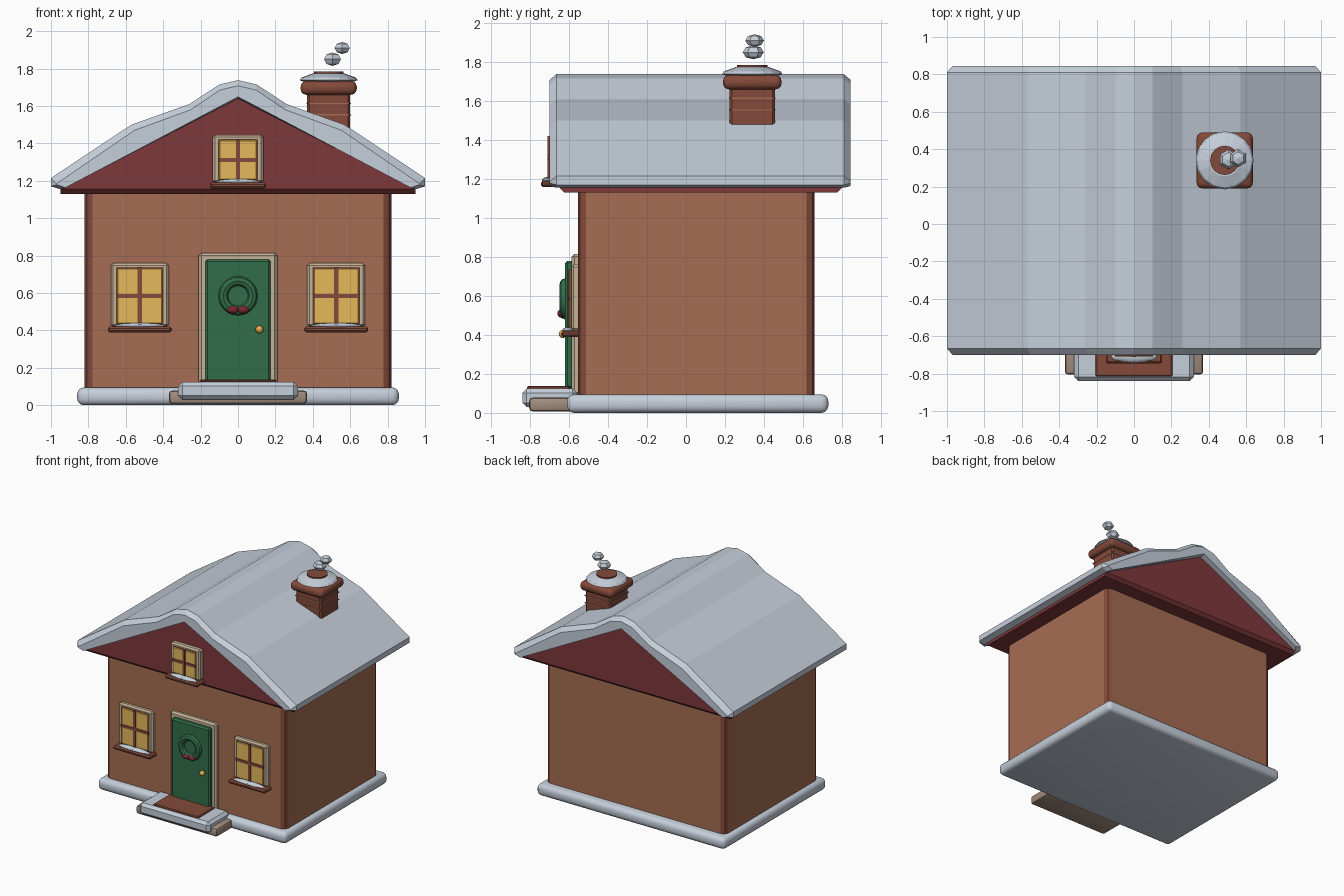
import bpy, bmesh, math
from mathutils import Matrix, Vector

cube = bpy.data.objects.get("Cube")
if cube:
    bpy.data.objects.remove(cube, do_unlink=True)


def material(name, *rgb):
    m = bpy.data.materials.new(name)
    m.use_nodes = True
    m.diffuse_color = (*rgb, 1)
    m.node_tree.nodes["Principled BSDF"].inputs["Base Color"].default_value = (*rgb, 1)
    return m


SNOW = material("snow", .56, .62, .70)
WALL = material("wall_brown", .38, .15, .085)
BRICK = material("dark_brown", .23, .068, .042)
RED = material("gable_red", .21, .04, .044)
GREEN = material("green", .032, .155, .067)
YELLOW = material("window_yellow", .78, .48, .105)
BEIGE = material("trim_beige", .56, .45, .31)
STONE = material("step_stone", .36, .27, .21)
GOLD = material("knob_gold", .78, .42, .08)
BERRY = material("berry_red", .19, .02, .03)


def finish(name, bm, *mats, smooth=False):
    bmesh.ops.recalc_face_normals(bm, faces=bm.faces[:])
    me = bpy.data.meshes.new(name)
    bm.to_mesh(me)
    bm.free()
    for m in mats:
        me.materials.append(m)
    if smooth:
        me.shade_smooth()
        me.set_sharp_from_angle(angle=math.radians(35))
    ob = bpy.data.objects.new(name, me)
    bpy.context.collection.objects.link(ob)
    return ob


def cube_mesh(x, y, z):
    """Box from (low, high) pairs."""
    bm = bmesh.new()
    size = [b - a for a, b in (x, y, z)]
    mid = [(a + b) / 2 for a, b in (x, y, z)]
    bmesh.ops.create_cube(bm, size=1, matrix=Matrix.Translation(mid) @ Matrix.Diagonal((*size, 1)))
    return bm


def box(name, x, y, z, mat, bevel=0, seg=1):
    bm = cube_mesh(x, y, z)
    if bevel:
        bmesh.ops.bevel(bm, geom=bm.edges[:], offset=bevel, segments=seg,
                        profile=.5, affect='EDGES', clamp_overlap=True)
    return finish(name, bm, mat, smooth=seg > 1)


def loft(name, rings, mat):
    """Skin closed rings of points and cap both ends."""
    bm = bmesh.new()
    loops = [[bm.verts.new(p) for p in r] for r in rings]
    n = len(loops[0])
    for a, b in zip(loops, loops[1:]):
        for i in range(n):
            j = (i + 1) % n
            bm.faces.new((a[i], a[j], b[j], b[i]))
    bm.faces.new(loops[0])
    bm.faces.new(loops[-1])
    return finish(name, bm, mat)


def lathe(name, profile, center, mat, steps=16):
    """Stack of (radius, z) circles around a vertical axis."""
    rings = [[(center[0] + r * math.cos(math.tau * i / steps),
               center[1] + r * math.sin(math.tau * i / steps), z)
              for i in range(steps)] for r, z in profile]
    return loft(name, rings, mat)


def ball(name, center, radii, mat, u=12, v=8, smooth=True):
    bm = bmesh.new()
    bmesh.ops.create_uvsphere(bm, u_segments=u, v_segments=v, radius=1,
                              matrix=Matrix.Translation(center) @ Matrix.Diagonal((*radii, 1)))
    return finish(name, bm, mat, smooth=smooth)


# Snowy base and walls with dark rounded corners
box("snow_base", (-.86, .86), (-.61, .73), (0, .095), SNOW, .035, 3)
bm = cube_mesh((-.82, .82), (-.555, .66), (.06, 1.15))
uprights = [e for e in bm.edges if abs(e.verts[0].co.z - e.verts[1].co.z) > .5]
bmesh.ops.bevel(bm, geom=uprights, offset=.042, segments=2, profile=.5,
                affect='EDGES', material=1)
finish("walls", bm, WALL, BRICK)

# Red gable block closing the attic, chamfered along the bottom
gable = [(-.95, 1.13), (.95, 1.13), (.95, 1.16), (0, 1.65), (-.95, 1.16)]
bm = bmesh.new()
face = bm.faces.new([bm.verts.new((x, -.65, z)) for x, z in gable])
out = bmesh.ops.extrude_face_region(bm, geom=[face])
bmesh.ops.translate(bm, vec=(0, 1.45, 0),
                    verts=[v for v in out["geom"] if isinstance(v, bmesh.types.BMVert)])
low = [e for e in bm.edges if max(v.co.z for v in e.verts) < 1.14
       and abs(e.verts[0].co.x - e.verts[1].co.x) > .5]
bmesh.ops.bevel(bm, geom=low, offset=.025, segments=1, affect='EDGES')
finish("gable", bm, RED)

# Snow roof: wavy top over a straight underside, ends tapered
TOP = [(1, 1.215), (.57, 1.5), (.26, 1.61), (.1, 1.715)]
UNDER = [(.95, 1.155), (1, 1.17)]


def roof_ring(y, inset):
    k = 1 - inset
    top = [(x * k, z - inset) for x, z in TOP]
    under = [(x * k, z + inset * .3) for x, z in UNDER]
    right = under + top
    ring = [(0, 1.64 + inset * .3)] + right + [(0, 1.738 - inset)]
    ring += [(-x, z) for x, z in reversed(right)]
    return [(x, y, z) for x, z in ring]


loft("snow_roof", [roof_ring(-.70, .03), roof_ring(-.665, 0),
                   roof_ring(.81, 0), roof_ring(.845, .03)], SNOW)

# Chimney with mortar lines, rounded cap, snow ring and flue
CX, CY = .485, .34
box("chimney", (CX - .115, CX + .115), (CY - .117, CY + .117), (1.3, 1.69), BRICK, .012)
for z in (1.55, 1.61):
    box("chimney_course", (CX - .118, CX + .118), (CY - .12, CY + .12), (z, z + .007), WALL)
box("chimney_cap", (CX - .15, CX + .15), (CY - .15, CY + .15), (1.66, 1.733), BRICK, .03, 3)
lathe("chimney_snow", [(.11, 1.72), (.155, 1.738), (.145, 1.752), (.085, 1.774)], (CX, CY), SNOW)
lathe("chimney_flue", [(.078, 1.7), (.078, 1.784)], (CX, CY), BRICK)
ball("smoke_low", (.505, .345, 1.85), (.052, .054, .036), SNOW, 6, 4, False)
ball("smoke_high", (.557, .352, 1.91), (.047, .048, .032), SNOW, 6, 4, False)


def window(name, cx, half, z0, z1, y):
    """Window slab on a wall at depth y, with panes, bars and snowy sill."""
    def part(label, hx, depth, z, mat, bevel=0, dx=0):
        box(name + "_" + label, (cx + dx - hx, cx + dx + hx), (y - depth, y + .02), z, mat, bevel)
    part("frame", half, .033, (z0, z1), BEIGE, .012)
    hx = half - .03
    bottom, top = z0 + .012, z1 - .024
    mid = (bottom + top) / 2
    part("backing", hx + .003, .035, (bottom, top + .003), BRICK)
    for dx in (-hx / 2, hx / 2):
        for lo, hi in ((bottom, mid), (mid, top)):
            part("pane", hx / 2 - .004, .042, (lo + .004, hi - .004), YELLOW, .004, dx)
    part("upright_bar", .011, .05, (bottom, top), BRICK)
    part("cross_bar", hx, .049, (mid - .011, mid + .011), BRICK)
    part("sill", half + .016, .085, (z0 - .03, z0), BRICK, .01)
    ball(name + "_sill_snow", (cx, y - .05, z0 + .003), (half - .012, .03, .017), SNOW, 12, 6)


window("left_window", .525, .155, .42, .76, -.555)
window("right_window", -.525, .155, .42, .76, -.555)
window("attic_window", 0, .135, 1.19, 1.445, -.66)

# Door with surround, knob, wreath and berries
box("door_surround", (-.21, .21), (-.587, -.54), (.09, .815), BEIGE, .014)
box("door", (-.175, .175), (-.62, -.57), (.125, .78), GREEN, .012)
ball("door_knob", (.115, -.632, .405), (.021, .021, .021), GOLD)
RING, TUBE, N, M = .079, .026, 24, 8
bm = bmesh.new()
grid = []
for i in range(N):
    a = math.tau * i / N
    row = []
    for j in range(M):
        b = math.tau * j / M
        r = RING + TUBE * math.cos(b)
        row.append(bm.verts.new((r * math.cos(a), -.622 + TUBE * math.sin(b), .585 + r * math.sin(a))))
    grid.append(row)
for i in range(N):
    for j in range(M):
        p, q = grid[i], grid[(i + 1) % N]
        k = (j + 1) % M
        bm.faces.new((p[j], p[k], q[k], q[j]))
finish("wreath", bm, GREEN, smooth=True)
for x in (-.028, .028):
    ball("wreath_berry", (x, -.64, .51), (.031, .02, .021), BERRY)

# Stone step, snow slab and door mat
box("stone_step", (-.37, .37), (-.805, -.56), (.008, .078), STONE, .018, 2)
box("snow_step", (-.32, .32), (-.84, -.56), (.03, .125), SNOW, .022, 1)
box("door_mat", (-.205, .205), (-.815, -.6), (.12, .138), BRICK, .006)
